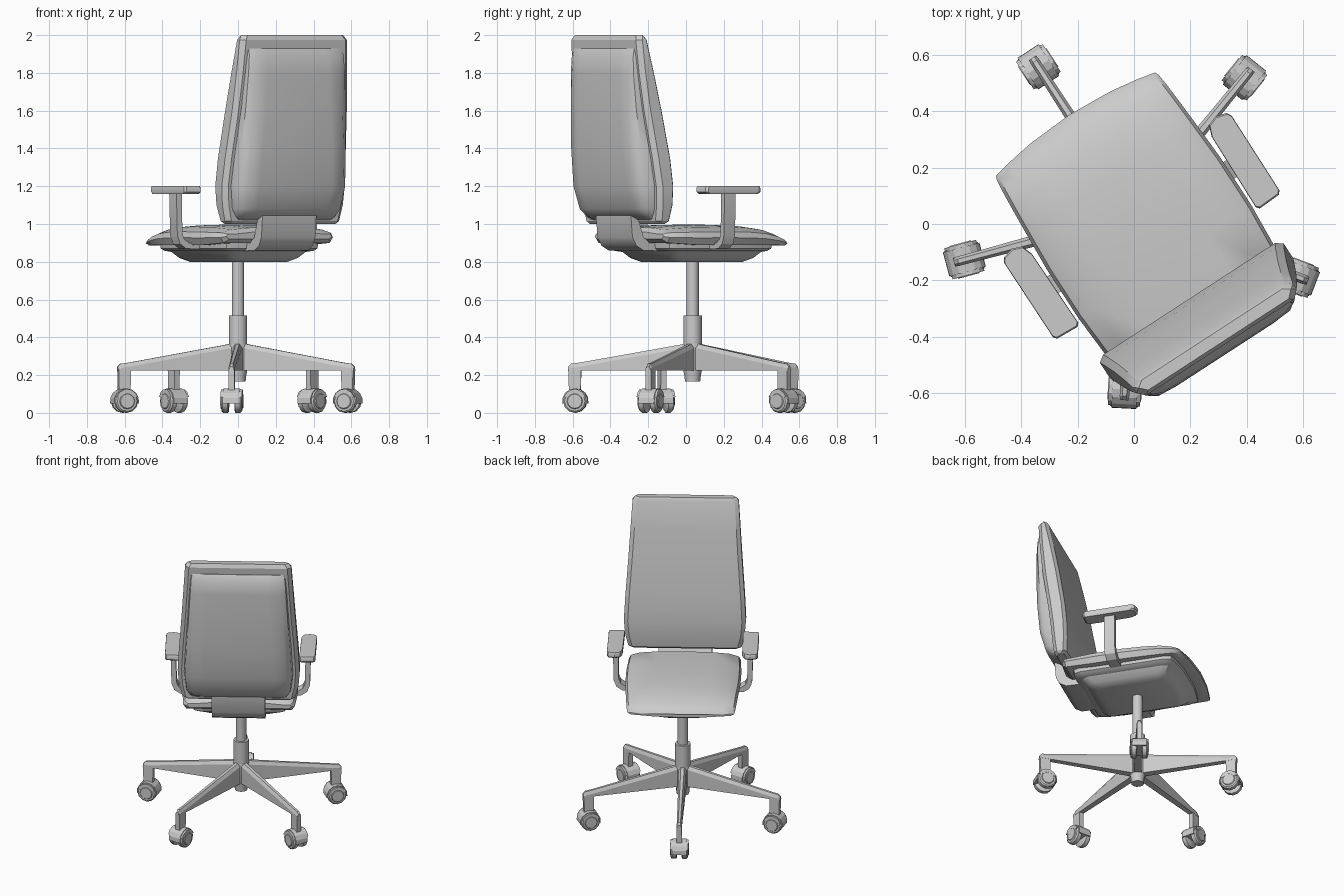
import bpy, bmesh
from math import sin, cos, pi, radians
from mathutils import Matrix, Vector

if "Cube" in bpy.data.objects:
    bpy.data.objects.remove(bpy.data.objects["Cube"])

# whole chair is turned 33 degrees about its column
ROOT = Matrix.Translation((0, 0.035, 0)) @ Matrix.Rotation(radians(33), 4, 'Z')


def finish(name, bm, mat=Matrix(), angle=30):
    bmesh.ops.recalc_face_normals(bm, faces=bm.faces)
    me = bpy.data.meshes.new(name)
    bm.to_mesh(me)
    bm.free()
    ob = bpy.data.objects.new(name, me)
    bpy.context.collection.objects.link(ob)
    ob.matrix_world = ROOT @ mat
    bpy.ops.object.select_all(action='DESELECT')
    ob.select_set(True)
    bpy.context.view_layer.objects.active = ob
    bpy.ops.object.shade_smooth_by_angle(angle=radians(angle))
    return ob


def loft(name, rings, mat=Matrix(), angle=30):
    """Skin a list of equal-length point rings and cap both ends."""
    bm = bmesh.new()
    vs = [[bm.verts.new(p) for p in r] for r in rings]
    n = len(vs[0])
    for a, b in zip(vs, vs[1:]):
        for i in range(n):
            j = (i + 1) % n
            bm.faces.new((a[i], a[j], b[j], b[i]))
    bm.faces.new(vs[0])
    bm.faces.new(vs[-1])
    return finish(name, bm, mat, angle)


def turned(name, prof, sides, mat=Matrix()):
    """Stack of circles from (radius, z) pairs."""
    return loft(name, [[(r * cos(2 * pi * i / sides), r * sin(2 * pi * i / sides), z)
                        for i in range(sides)] for r, z in prof], mat, 40)


def prism(name, prof, half, mat=Matrix(), angle=35):
    """Extrude a (y, z) profile sideways along x."""
    return loft(name, [[(x, y, z) for y, z in prof] for x in (-half, half)], mat, angle)


# backrest frame with front cushion: z, half width, front y, back y
frame = [(1.00, .345, -.385, -.440), (1.015, .36, -.368, -.452), (1.10, .38, -.358, -.458),
         (1.20, .388, -.358, -.465), (1.35, .380, -.373, -.485), (1.60, .362, -.415, -.525),
         (1.80, .349, -.455, -.548), (1.975, .338, -.494, -.562), (2.00, .322, -.508, -.550)]
rings = []
for z, w, f, b in frame:
    h = [(w - .025, f), (w, f - .018), (w, b + .025), (w - .025, b)]
    rings.append([(x, y, z) for x, y in h] + [(-x, y, z) for x, y in reversed(h)])
loft("backrest", rings)

# bulging rear shell: z, outer half width, base y, depth y
shell = [(1.02, .300, -.44, -.452), (1.045, .315, -.44, -.500), (1.08, .335, -.44, -.530),
         (1.20, .348, -.45, -.563), (1.40, .338, -.47, -.584), (1.60, .324, -.51, -.593),
         (1.80, .312, -.54, -.592), (1.89, .306, -.54, -.588), (1.93, .300, -.55, -.562)]
rings = []
for z, w, b, d in shell:
    h = [(w, b), (w - .008, b + (d - b) * .6), (w - .045, b + (d - b) * .93), (w - .12, d)]
    rings.append([(x, y, z) for x, y in h] + [(-x, y, z) for x, y in reversed(h)])
loft("backrest_rear_shell", rings, angle=40)

# bracket joining the backrest to the seat
prism("backrest_bracket", [(-.46, 1.05), (-.50, 1.045), (-.49, .93), (-.465, .885), (-.42, .86),
                           (-.22, .855), (-.22, .89), (-.38, .90), (-.42, .93)], .17)

# seat cushion: y, half width, top z, bottom z, front bow
seat = [(-.40, .335, .960, .920, 0), (-.375, .355, .983, .90, 0), (-.20, .366, .995, .89, 0),
        (.0, .366, .998, .89, 0), (.15, .358, .993, .89, .01), (.25, .352, .980, .89, .02),
        (.32, .347, .958, .888, .03), (.365, .342, .932, .886, .04), (.38, .336, .912, .89, .04)]
rings = []
for y, w, t, b, bow in seat:
    e = b + (t - b) * .35
    up = [(w, e), (w - .012, e + (t - e) * .45), (w - .07, t - .012), (w * .5, t - .003),
          (0, t), (-w * .5, t - .003), (-w + .07, t - .012), (-w + .012, e + (t - e) * .45), (-w, e)]
    dn = [(-w + .02, b), (-w * .5, b), (0, b), (w * .5, b), (w - .02, b)]
    rings.append([(x, y + bow * (1 - (x / w) ** 2), z) for x, z in up + dn])
loft("seat_cushion", rings, angle=35)

# stepped seat pan: half width, rear y, front y, z
pan = [(.305, -.35, .325, .91), (.30, -.345, .32, .87), (.285, -.33, .305, .858),
       (.255, -.30, .285, .852), (.225, -.27, .255, .82), (.185, -.23, .215, .80)]
rings = []
for w, r, f, z in pan:
    c = .05
    h = [(w - c, r), (w - .014, r + .014), (w, r + c), (w, f - c), (w - .014, f - .01),
         (w - c, f), (w * .4, f + .02)]
    rings.append([(x, y, z) for x, y in h] + [(-x, y, z) for x, y in reversed(h)])
loft("seat_pan", rings)

# armrests, one per side
for s, side in ((1, "right"), (-1, "left")):
    outline = [(.375, -.215), (.385, -.226), (.468, -.222), (.478, -.21), (.48, .105),
               (.47, .122), (.43, .133), (.395, .12), (.38, .08)]
    cx, cy = .428, -.05
    loft("armrest_pad_" + side,
         [[(s * (cx + (x - cx) * k), cy + (y - cy) * k, z) for x, y in outline]
          for k, z in ((.93, 1.16), (1, 1.17), (1, 1.19), (.97, 1.20))])
    path = [(.412, 1.165, .446), (.412, .955, .442), (.402, .925, .438), (.372, .905, .425)]
    outer = [(.446, 1.165), (.440, .94), (.422, .895), (.385, .87), (.26, .865)]
    inner = [(.26, .895), (.365, .90), (.396, .92), (.408, .95), (.412, 1.165)]
    loft("armrest_post_" + side,
         [[(s * x, y, z) for x, z in outer + inner] for y in (-.088, -.018)])

# gas column and hub
turned("gas_column", [(.033, .48), (.033, .82)], 12)
turned("column_sleeve", [(.049, .34), (.049, .515)], 12)
turned("base_hub", [(.04, .165), (.044, .20), (.05, .23), (.05, .36), (.045, .38)], 12)

# five legs with twin-wheel casters (local +y is outward)
for i in range(5):
    m = Matrix.Rotation(2 * pi * i / 5, 4, 'Z')
    n = str(i + 1)
    rings = []
    for r, t, b, w in ((.02, .372, .225, .026), (.06, .362, .225, .024), (.60, .266, .225, .017),
                       (.645, .26, .225, .017), (.66, .245, .225, .015)):
        rings.append([(w, r, b), (w, r, t - .022), (w * .45, r, t),
                      (-w * .45, r, t), (-w, r, t - .022), (-w, r, b)])
    loft("base_leg_" + n, rings, m, 20)
    prism("caster_post_" + n, [(.59, .235), (.658, .235), (.655, .11), (.593, .11)], .016, m)

    cm = m @ Matrix.Translation((0, .622, .062))
    # hood over the wheels: half disc, wide in the middle
    arc = [(.068 * cos(a), .068 * sin(a)) for a in [radians(k) for k in range(-10, 191, 25)]]
    prism("caster_hood_" + n, arc, .044, cm, 20)
    arc = [(.062 * cos(a), .064 * sin(a)) for a in [radians(k) for k in range(20, 161, 28)]]
    prism("caster_fender_" + n, arc, .057, cm, 20)
    for s, side in ((1, "a"), (-1, "b")):
        wm = cm @ Matrix.Rotation(s * pi / 2, 4, 'Y')
        turned("caster_wheel_%s_%s" % (n, side),
               [(.056, .016), (.062, .02), (.062, .046), (.054, .054),
                (.042, .055), (.038, .060)], 12, wm)
